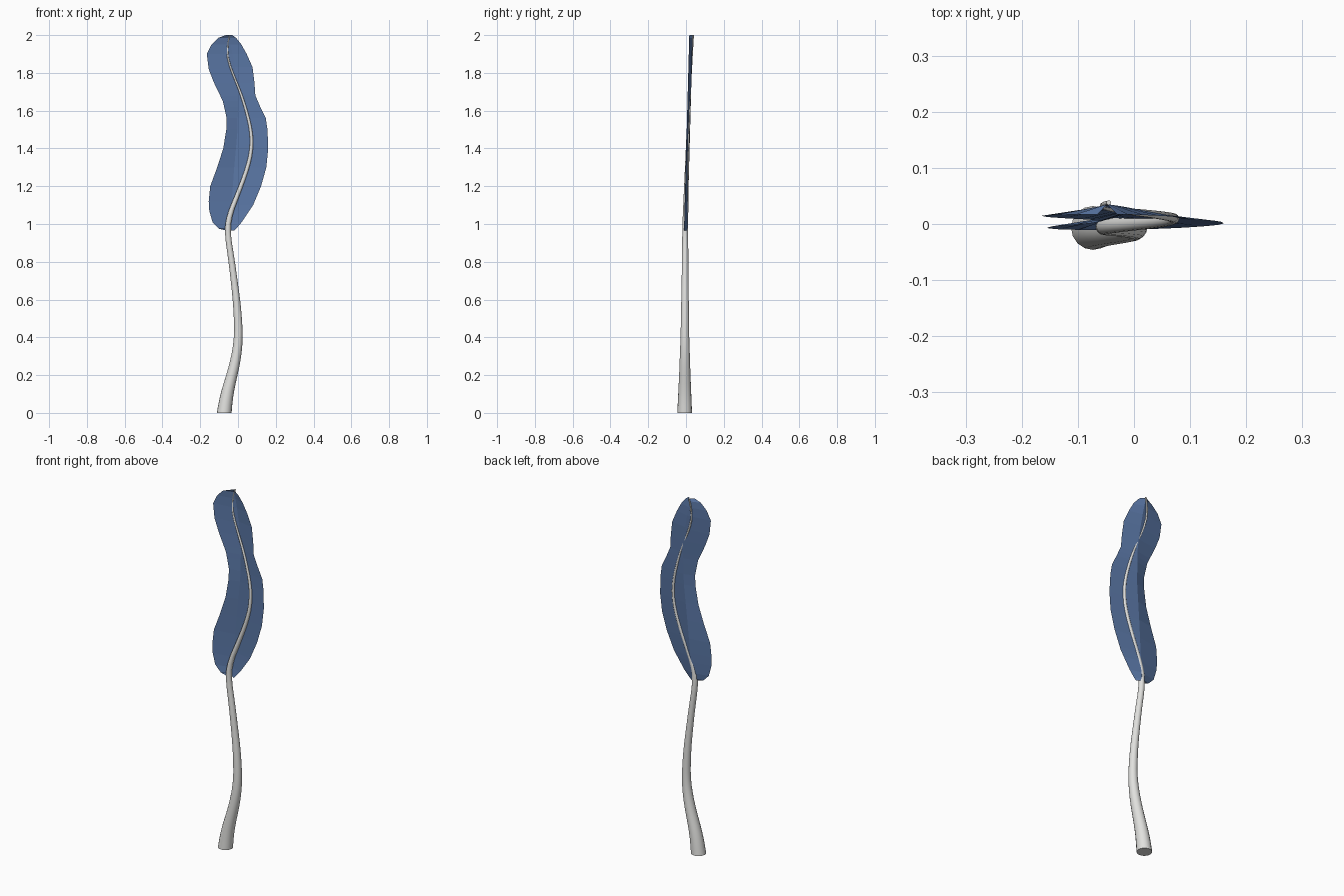
import bpy, bmesh, math
from mathutils import Vector

if "Cube" in bpy.data.objects:
    bpy.data.objects.remove(bpy.data.objects["Cube"])


def material(name, rgb):
    m = bpy.data.materials.new(name)
    m.diffuse_color = (*rgb, 1)
    m.use_nodes = True
    m.node_tree.nodes["Principled BSDF"].inputs["Base Color"].default_value = m.diffuse_color
    return m


def make_object(name, bm, mat):
    mesh = bpy.data.meshes.new(name)
    bm.to_mesh(mesh)
    bm.free()
    mesh.materials.append(mat)
    ob = bpy.data.objects.new(name, mesh)
    bpy.context.collection.objects.link(ob)
    return ob


def lerp(points, z):
    """Piecewise linear x at height z from (z, x) pairs."""
    for (z0, x0), (z1, x1) in zip(points, points[1:]):
        if z <= z1:
            return x0 + (x1 - x0) * (z - z0) / (z1 - z0)
    return points[-1][1]


def smooth(points, z, d=0.05):
    lo, hi = points[0][0], points[-1][0]
    d = min(d, z - lo, hi - z)
    return sum(lerp(points, z + d * k / 2) for k in range(-2, 3)) / 5


grey = material("stalk grey", (0.75, 0.75, 0.73))
blue = material("leaf blue", (0.10, 0.18, 0.37))

# Stalk: tapered round tube swept along a wavy path
path_x = [(0, -.073), (.1, -.06), (.2, -.032), (.3, -.008), (.4, .003), (.5, .0),
          (.6, -.008), (.8, -.033), (.95, -.056), (1.03, -.052), (1.2, .015),
          (1.3, .052), (1.4, .074), (1.5, .07), (1.65, .03), (1.75, -.008),
          (1.85, -.05), (1.92, -.062), (2, -.045)]
path_y = [(0, -.007), (1, -.004), (1.4, .008), (1.75, .022), (2, .038)]
radius = [(0, .039), (.2, .03), (.4, .023), (.7, .018), (1, .015), (1.4, .009),
          (1.8, .0055), (2, .004)]
SIDES, RINGS = 16, 50
bm = bmesh.new()
rings = []
for i in range(RINGS + 1):
    z = 2 * i / RINGS
    cx, cy, r = smooth(path_x, z), lerp(path_y, z), lerp(radius, z)
    rings.append([bm.verts.new((cx + r * math.cos(a), cy + r * math.sin(a), z))
                  for a in (2 * math.pi * k / SIDES for k in range(SIDES))])
for a, b in zip(rings, rings[1:]):
    for k in range(SIDES):
        n = (k + 1) % SIDES
        bm.faces.new((a[k], a[n], b[n], b[k]))
bm.faces.new(rings[0][::-1])
bm.faces.new(rings[-1])
stalk = make_object("stalk", bm, grey)
bpy.context.view_layer.objects.active = stalk
stalk.select_set(True)
bpy.ops.object.shade_smooth_by_angle(angle=math.radians(40))

# Leaf blade: thin sheet folded along a crease towards the back
left = [(.965, -.06), (.975, -.10), (1.01, -.135), (1.07, -.152), (1.12, -.155),
        (1.2, -.147), (1.3, -.11), (1.4, -.078), (1.5, -.062), (1.56, -.06),
        (1.65, -.08), (1.75, -.128), (1.82, -.155), (1.9, -.165), (1.95, -.14),
        (1.985, -.105), (2, -.065)]
right = [(.965, -.02), (.975, -.01), (1.01, .02), (1.1, .08), (1.2, .122),
         (1.3, .15), (1.4, .16), (1.5, .156), (1.56, .147), (1.62, .118),
         (1.68, .092), (1.75, .087), (1.83, .077), (1.9, .046), (1.95, .018),
         (1.985, -.01), (2, -.03)]
crease = [(.965, -.045), (1.3, -.02), (1.5, -.002), (1.7, .0), (1.85, -.02), (2, -.048)]
bm = bmesh.new()
rows = []
for z in sorted({p[0] for p in left + right}):
    edge_y = -.007 + (z - 1.1) * .027
    back_y = edge_y + .018
    rows.append([bm.verts.new(p) for p in (
        (lerp(left, z), edge_y, z),
        (lerp(crease, z), back_y, z),
        (lerp(right, z), edge_y, z))])
for a, b in zip(rows, rows[1:]):
    for k in range(2):
        bm.faces.new((a[k], a[k + 1], b[k + 1], b[k]))
make_object("leaf_blade", bm, blue)
